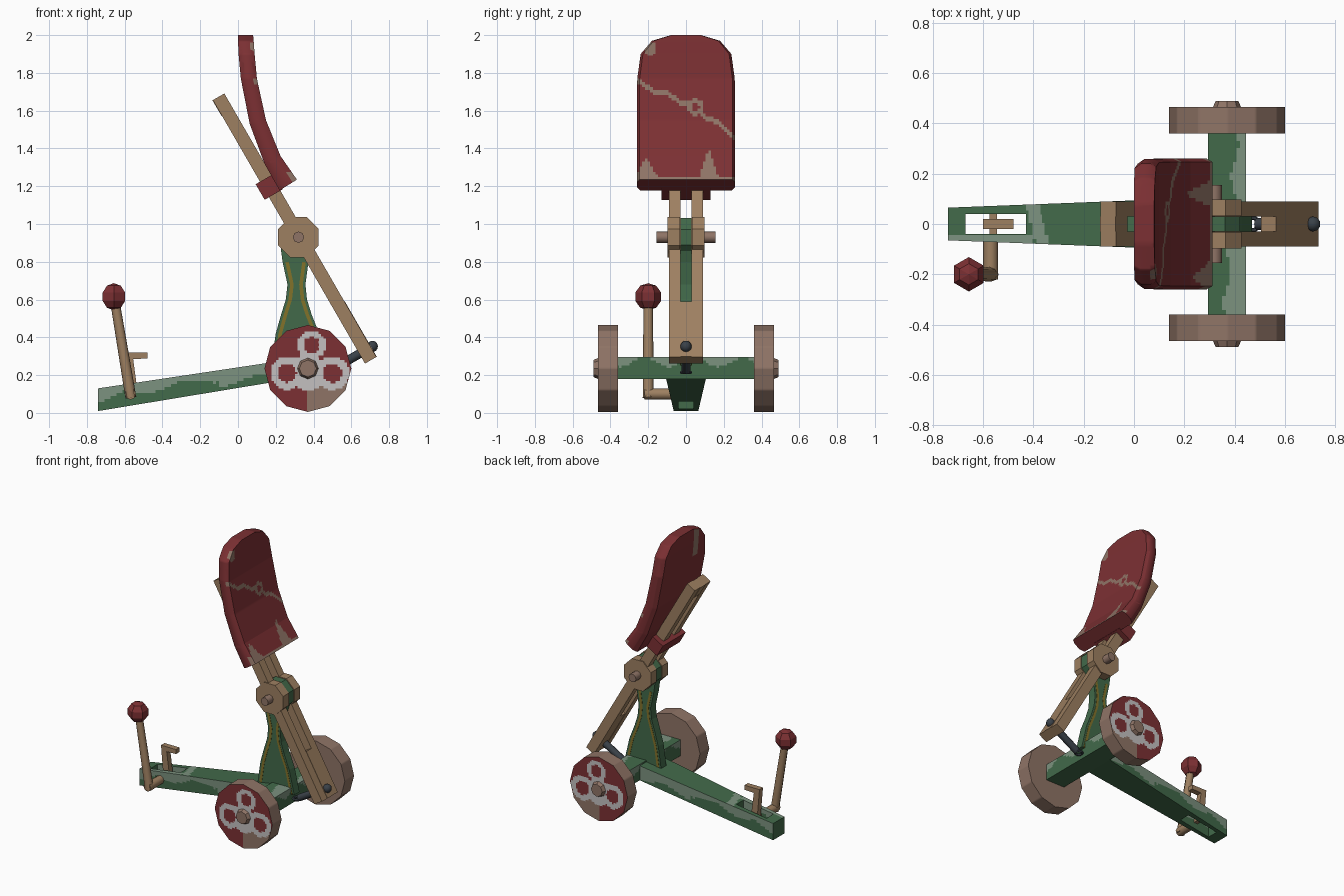
import bpy, bmesh
from math import sin, pi, radians, hypot
from mathutils import Vector, Matrix

if "Cube" in bpy.data.objects:
    bpy.data.objects.remove(bpy.data.objects["Cube"])


def material(name, *srgb):
    m = bpy.data.materials.new(name)
    col = [((v / 255 + 0.055) / 1.055) ** 2.4 for v in srgb] + [1]
    m.use_nodes = True
    m.diffuse_color = col
    m.node_tree.nodes["Principled BSDF"].inputs["Base Color"].default_value = col
    return m


RED = material("faded red", 124, 48, 51)
GREEN = material("dark green", 66, 106, 74)
PALE = material("worn pale green", 124, 146, 127)
WOOD = material("light wood", 158, 128, 97)
WORN = material("weathered brown", 143, 116, 102)
WHITE = material("chalk white", 196, 192, 192)
YELLOW = material("dull yellow", 130, 114, 42)
SLATE = material("dark iron", 58, 65, 72)


def finish(name, bm, mats, rule=None, step=None, axes="", smooth=None):
    """Slice the mesh into paintable cells, colour faces by rule, make the object."""
    bmesh.ops.recalc_face_normals(bm, faces=bm.faces[:])
    for axis in axes:
        i = "xyz".index(axis)
        lo = min(v.co[i] for v in bm.verts)
        hi = max(v.co[i] for v in bm.verts)
        no = Vector((i == 0, i == 1, i == 2))
        for k in range(1, int((hi - lo) / step) + 1):
            bmesh.ops.bisect_plane(bm, geom=bm.verts[:] + bm.edges[:] + bm.faces[:],
                                   plane_co=no * (lo + k * step), plane_no=no)
    bm.normal_update()
    if rule:
        for f in bm.faces:
            f.material_index = rule(f.calc_center_median(), f.normal)
    me = bpy.data.meshes.new(name)
    bm.to_mesh(me)
    bm.free()
    for m in mats:
        me.materials.append(m)
    ob = bpy.data.objects.new(name, me)
    bpy.context.collection.objects.link(ob)
    if smooth:
        bpy.ops.object.select_all(action="DESELECT")
        ob.select_set(True)
        bpy.context.view_layer.objects.active = ob
        bpy.ops.object.shade_smooth_by_angle(angle=radians(smooth))
    return ob


def loft(bm, rings):
    loops = [[bm.verts.new(p) for p in r] for r in rings]
    for a, b in zip(loops, loops[1:]):
        for i in range(len(a)):
            j = (i + 1) % len(a)
            bm.faces.new((a[i], a[j], b[j], b[i]))
    bm.faces.new(loops[0])
    bm.faces.new(loops[-1])


def block(name, centre, size, mat, tilt=0):
    bm = bmesh.new()
    bmesh.ops.create_cube(bm, size=1, matrix=Matrix.Translation(centre)
                          @ Matrix.Rotation(radians(tilt), 4, "Y") @ Matrix.Diagonal((*size, 1)))
    return finish(name, bm, [mat])


def rod(name, p, q, r1, r2, mats, sides=8, spin=0, **kw):
    p, q = Vector(p), Vector(q)
    bm = bmesh.new()
    turn = (q - p).to_track_quat("Z", "Y").to_matrix().to_4x4()
    bmesh.ops.create_cone(bm, cap_ends=True, segments=sides, radius1=r1, radius2=r2,
                          depth=(q - p).length, matrix=Matrix.Translation((p + q) / 2)
                          @ turn @ Matrix.Rotation(radians(spin), 4, "Z"))
    return finish(name, bm, mats, **kw)


def prism(name, outline, y0, y1, mat):
    bm = bmesh.new()
    loft(bm, [[(x, y, z) for x, z in outline] for y in (y0, y1)])
    return finish(name, bm, [mat])


# Tapered, sloping base beam with a slot near its tail
def beam_ring(x, a, b):
    t = x + 0.74
    w, lo, hi = 0.065 + 0.039 * t, 0.01 + 0.165 * t, 0.13 + 0.15 * t
    a, b = (w * k if abs(k) == 1 else k for k in (a, b))
    return [(x, a, lo), (x, b, lo), (x, b, hi), (x, a, hi)]


def beam_paint(c, n):
    if abs(n.y) > 0.8:
        if c.x < -0.6:
            return int(c.z > 0.07 + (c.x + 0.7) * 0.5)
        edge = 0.085 + 0.15 * (c.x + 0.74) + 0.018 * sin(c.x * 17) - 0.03 * (c.x > -0.1)
        return int(c.z > edge)
    if n.z > 0.5:
        band = abs(c.x + 0.385 + 0.25 * c.y) < 0.025
        return int(band or (c.x < -0.4 and c.y < -0.045) or (c.x < 0 and c.y < -0.085))
    return 0


bm = bmesh.new()
for x0, x1, a, b in ((-0.74, -0.67, -1, 1), (-0.67, -0.43, -1, -0.04),
                     (-0.67, -0.43, 0.04, 1), (-0.43, 0.34, -1, 1)):
    loft(bm, [beam_ring(x0, a, b), beam_ring(x1, a, b)])
finish("base_beam", bm, [GREEN, PALE], beam_paint, 0.016, "xyz")


# Axle beam with worn upper edges
def axle_paint(c, n):
    if n.z > 0.5:
        return int(c.x > 0.40 - (0.03 if c.y < 0 else 0) + 0.015 * sin(c.y * 25))
    if abs(n.x) > 0.5:
        return int(c.z > 0.268 + 0.025 * sin(c.y * 24 + 0.6))
    return 0


bm = bmesh.new()
bmesh.ops.create_cube(bm, size=1, matrix=Matrix.Translation((0.37, 0, 0.238))
                      @ Matrix.Diagonal((0.15, 0.74, 0.115, 1)))
finish("axle_beam", bm, [GREEN, PALE], axle_paint, 0.014, "xyz")


# Wheels with painted looped emblem
def wheel_paint(c, n):
    if n.y * c.y <= 0 or abs(n.y) < 0.9:
        return 0
    dx, dz = c.x - 0.37, c.z - 0.235
    loops = ((0.02, 0.125, 0.075, 0.043), (-0.11, -0.025, 0.088, 0.05), (0.13, -0.025, 0.088, 0.05))
    dist = [(hypot(dx - u, dz - v), r, hole) for u, v, r, hole in loops]
    if any(d < hole for d, r, hole in dist):
        return 1
    if any(d < r for d, r, hole in dist) or hypot(dx, dz + 0.02) < 0.095:
        return 2
    return 0 if dx > 0 and dz < -0.08 + 0.02 * sin(dx * 40) else 1


for s, side in ((-1, "right"), (1, "left")):
    rod("wheel_" + side, (0.37, s * 0.36, 0.235), (0.37, s * 0.465, 0.235), 0.23, 0.23,
        [WORN, RED, WHITE], 12, rule=wheel_paint, step=0.0125, axes="xz", smooth=35)
    rod("wheel_hub_" + side, (0.37, s * 0.46, 0.235), (0.37, s * 0.49, 0.235), 0.058, 0.045, [WORN])

# Waisted upright post, its round head and yellow edge lines
post = [(0.25, 0.175, 0.47), (0.42, 0.2, 0.43), (0.52, 0.228, 0.39), (0.6, 0.253, 0.365),
        (0.68, 0.262, 0.357), (0.8, 0.236, 0.373), (0.92, 0.22, 0.41)]
prism("post", [(l, z) for z, l, r in post] + [(r, z) for z, l, r in reversed(post)], -0.03, 0.03, GREEN)
rod("post_head", (0.32, -0.03, 0.93), (0.32, 0.03, 0.93), 0.11, 0.11, [GREEN], 8, 22.5)
lines = post[:-1]
for s in (-1, 1):
    for col, sign in ((1, 1), (2, -1)):
        near = [(p[col] + sign * 0.014, p[0]) for p in lines]
        far = [(p[col] + sign * 0.033, p[0]) for p in reversed(lines)]
        prism("post_stripe", near + far, s * 0.029, s * 0.032, YELLOW)

# Slotted swing arm: two rails with solid ends
top, bottom = Vector((-0.105, 0, 1.672)), Vector((0.705, 0, 0.28))
length = (bottom - top).length


def arm_piece(name, t0, t1, y, width):
    centre = top.lerp(bottom, (t0 + t1) / 2) + Vector((0, y, 0))
    block(name, centre, (length * (t1 - t0), width, 0.07), WOOD, 60)


for s in (-1, 1):
    arm_piece("arm_rail", 0, 1, s * 0.06, 0.06)
    rod("arm_hub", (0.32, s * 0.031, 0.93), (0.32, s * 0.097, 0.93), 0.116, 0.116, [WOOD], 8, 22.5)
arm_piece("arm_top_end", 0, 0.06, 0, 0.06)
arm_piece("arm_foot", 0.79, 1, 0, 0.06)
rod("pivot_pin", (0.32, -0.155, 0.93), (0.32, 0.155, 0.93), 0.03, 0.03, [WORN], smooth=50)
block("arm_clamp", (0.165, 0, 1.197), (0.095, 0.26, 0.11), RED, 60)

# Curved paddle: rows of back x, back z, front x, front z, half width
rows = [(0.0, 2.0, 0.08, 2.0, 0.08), (0.0, 1.97, 0.083, 1.97, 0.18), (0.003, 1.9, 0.088, 1.9, 0.24),
        (0.015, 1.77, 0.1, 1.77, 0.258), (0.062, 1.53, 0.148, 1.55, 0.26),
        (0.14, 1.32, 0.225, 1.36, 0.26), (0.22, 1.178, 0.312, 1.235, 0.26)]
half = [(0.93, 0), (1, 0.3), (1, 0.75), (0.95, 1)]
section = half + [(-w, d) for w, d in reversed(half)]


def paddle_paint(c, n):
    if n.x < 0.3 or n.z < -0.1:
        return int(n.x < -0.3 and abs(c.y + 0.12) < 0.025 and c.z > 1.8)
    ring = hypot(c.y - 0.05, c.z - 1.62)
    if ring < 0.045:
        return int(ring > 0.02)
    crack = 1.645 - (0.4 if c.y < 0 else 0.68) * c.y + 0.01 * sin(c.y * 45)
    peaks = 0.15 * max(0, 1 - abs(c.y - 0.12) / 0.05) + 0.1 * max(0, 1 - abs(c.y + 0.21) / 0.06)
    patch = hypot(c.y + 0.19, c.z - 1.93) < 0.035
    return int(abs(c.z - crack) < 0.014 or c.z < 1.25 + peaks or patch)


bm = bmesh.new()
loft(bm, [[(bx + (fx - bx) * d, w * k, bz + (fz - bz) * d) for k, d in section]
          for bx, bz, fx, fz, w in rows])
finish("paddle", bm, [RED, WORN], paddle_paint, 0.014, "yz", smooth=40)

# Iron tie rod between axle and arm foot
rod("tie_rod", (0.49, 0, 0.225), (0.71, 0, 0.352), 0.024, 0.024, [SLATE], smooth=50)
bm = bmesh.new()
bmesh.ops.create_uvsphere(bm, u_segments=10, v_segments=8, radius=0.03,
                          matrix=Matrix.Translation((0.712, 0, 0.352)))
finish("tie_rod_ball", bm, [SLATE], smooth=60)
bpy.ops.mesh.primitive_torus_add(major_segments=10, minor_segments=6, major_radius=0.025,
                                 minor_radius=0.009, location=(0.472, 0, 0.215))
eye = bpy.context.object
eye.name = "tie_rod_eye"
eye.data.materials.append(SLATE)

# Crank lever with faceted knob
rod("crank_shaft", (-0.57, -0.06, 0.1), (-0.57, -0.22, 0.1), 0.03, 0.03, [WOOD], smooth=50)
rod("crank_lever", (-0.567, -0.2, 0.08), (-0.65, -0.2, 0.58), 0.029, 0.025, [WOOD], smooth=50)
bm = bmesh.new()
bmesh.ops.create_uvsphere(bm, u_segments=6, v_segments=5, radius=0.072,
                          matrix=Matrix.Translation((-0.657, -0.2, 0.615)))
finish("crank_knob", bm, [RED])

# Hooked latch standing in the slot
prism("latch_hook", [(-0.6, 0.32), (-0.48, 0.32), (-0.48, 0.288), (-0.555, 0.285),
                     (-0.53, 0.1), (-0.58, 0.09)], -0.02, 0.02, WOOD)
block("latch_pin", (-0.56, 0, 0.1), (0.03, 0.14, 0.03), WOOD)
